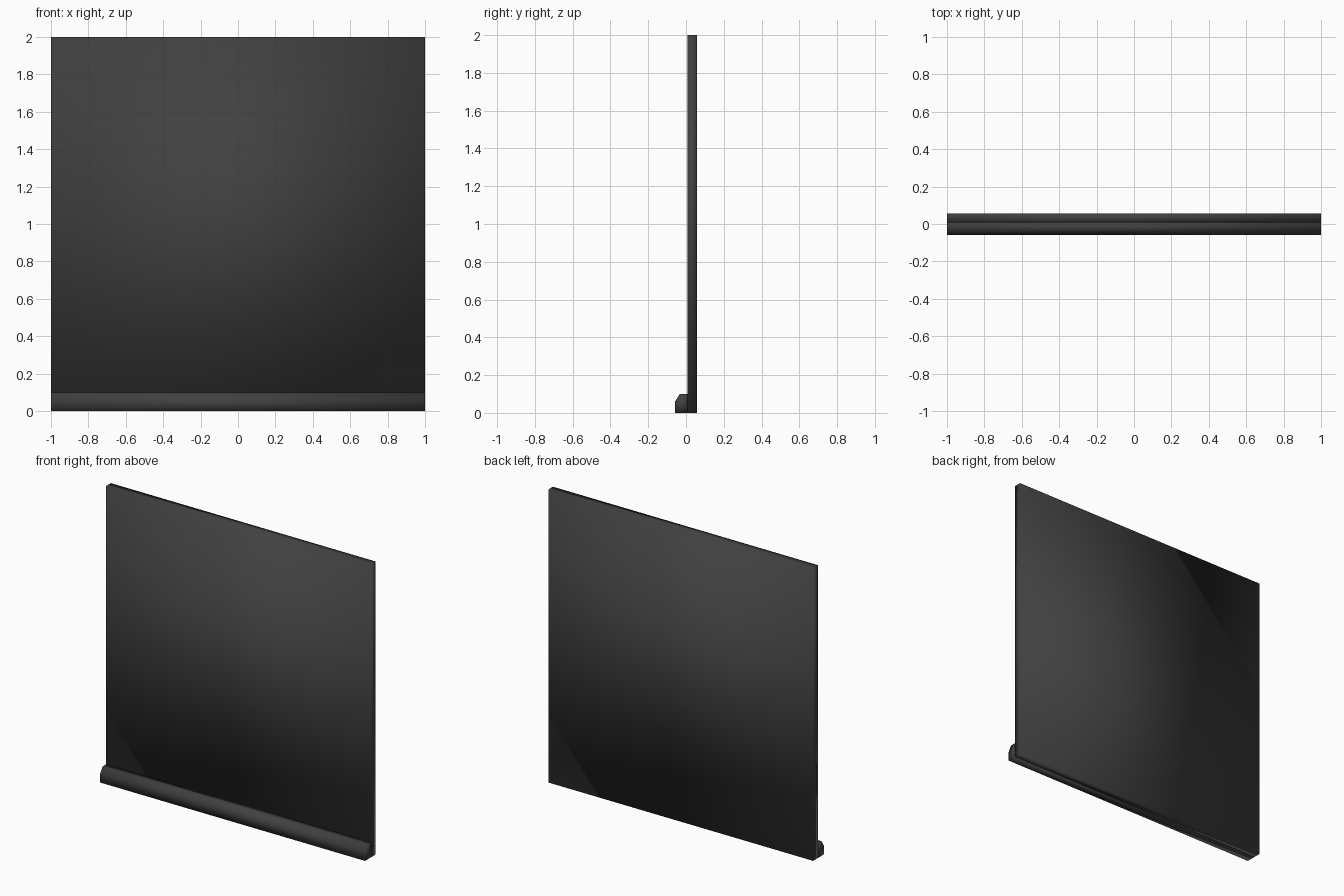
import bpy
import bmesh

cube = bpy.data.objects.get("Cube")
if cube:
    bpy.data.objects.remove(cube, do_unlink=True)


def make_material(name, color):
    mat = bpy.data.materials.new(name)
    mat.use_nodes = True
    mat.diffuse_color = color
    bsdf = mat.node_tree.nodes["Principled BSDF"]
    bsdf.inputs["Base Color"].default_value = color
    bsdf.inputs["Roughness"].default_value = 0.8
    return mat


def extrude_profile(name, profile, mat, half_width=1.0):
    """Sweep a (y, z) outline along x, with soft shading across the edges."""
    bm = bmesh.new()
    outline = bm.faces.new([bm.verts.new((-half_width, y, z)) for y, z in profile])
    result = bmesh.ops.extrude_face_region(bm, geom=[outline], use_keep_orig=True)
    moved = [v for v in result["geom"] if isinstance(v, bmesh.types.BMVert)]
    bmesh.ops.translate(bm, verts=moved, vec=(2 * half_width, 0, 0))
    bmesh.ops.recalc_face_normals(bm, faces=bm.faces)
    for face in bm.faces:
        face.smooth = True
    mesh = bpy.data.meshes.new(name)
    bm.to_mesh(mesh)
    bm.free()
    mesh.materials.append(mat)
    obj = bpy.data.objects.new(name, mesh)
    bpy.context.collection.objects.link(obj)
    return obj


charcoal = make_material("charcoal", (0.052, 0.052, 0.052, 1))

FRONT, SEAM, BACK = -0.058, 0.007, 0.057

# Wall panel
extrude_profile("wall_panel", [(SEAM, 0), (BACK, 0), (BACK, 2), (SEAM, 2)], charcoal)

# Skirting board with a chamfered top front edge
extrude_profile("skirting_board",
                [(FRONT, 0), (SEAM, 0), (SEAM, 0.1), (-0.033, 0.1), (FRONT, 0.06)],
                charcoal)
